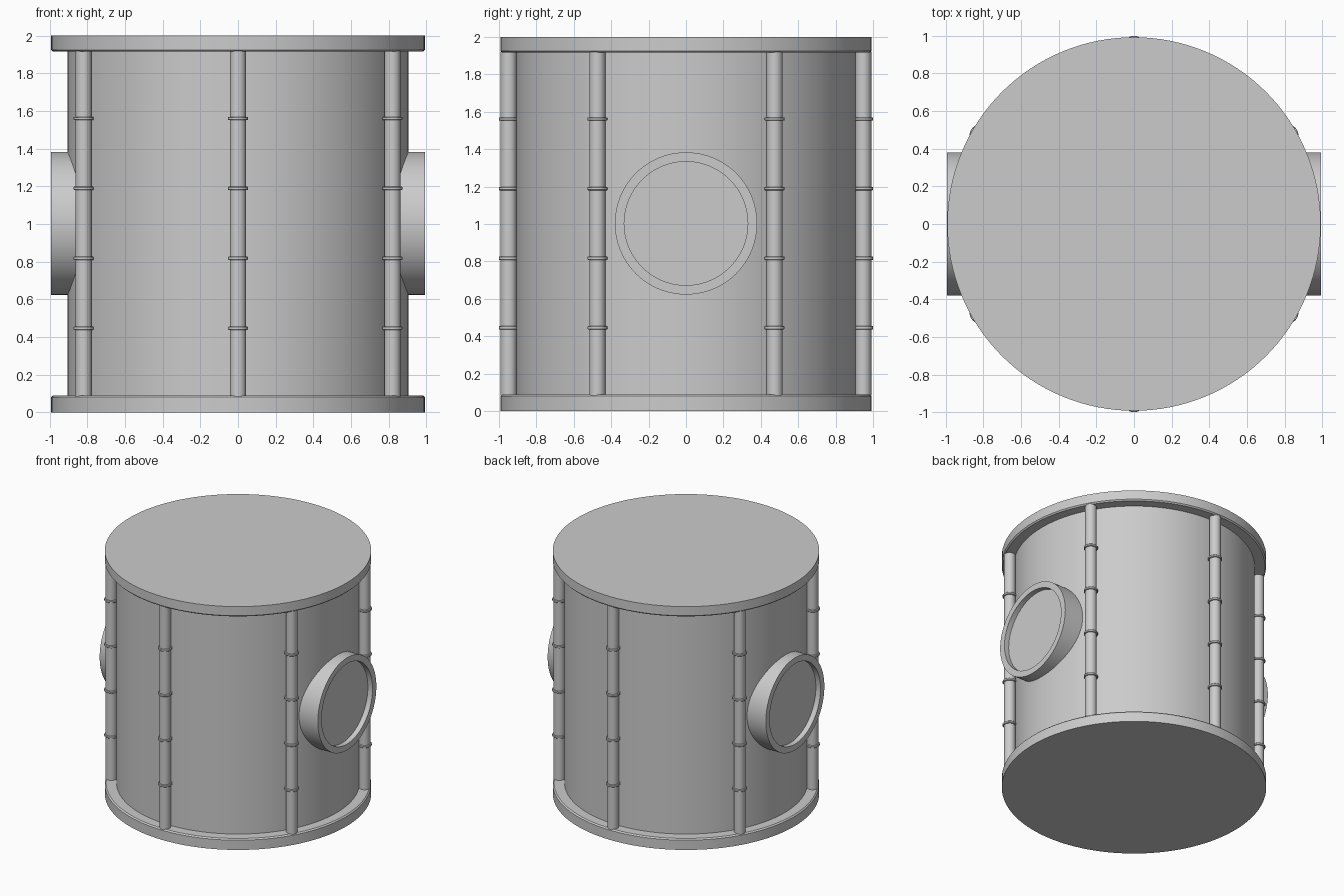
import bpy, math

if "Cube" in bpy.data.objects:
    bpy.data.objects.remove(bpy.data.objects["Cube"])

metal = bpy.data.materials.new("light_grey")
metal.diffuse_color = (0.6, 0.6, 0.6, 1)
metal.use_nodes = True
metal.node_tree.nodes["Principled BSDF"].inputs["Base Color"].default_value = metal.diffuse_color


def lathe(name, profile, loc=(0, 0, 0), rot=(0, 0, 0), n=64):
    """Spin an (r, z) profile about its local z; r = 0 makes a pole."""
    verts, rings, faces = [], [], []
    for r, z in profile:
        if r == 0:
            rings.append([len(verts)] * n)
            verts.append((0, 0, z))
        else:
            rings.append(list(range(len(verts), len(verts) + n)))
            verts += [(r * math.cos(2 * math.pi * i / n),
                       r * math.sin(2 * math.pi * i / n), z) for i in range(n)]
    for a, b in zip(rings, rings[1:]):
        for i in range(n):
            j = (i + 1) % n
            faces.append(list(dict.fromkeys((a[i], a[j], b[j], b[i]))))
    me = bpy.data.meshes.new(name)
    me.from_pydata(verts, [], faces)
    me.materials.append(metal)
    ob = bpy.data.objects.new(name, me)
    ob.location, ob.rotation_euler = loc, rot
    bpy.context.collection.objects.link(ob)
    bpy.ops.object.select_all(action='DESELECT')
    ob.select_set(True)
    bpy.context.view_layer.objects.active = ob
    bpy.ops.object.shade_smooth_by_angle(angle=math.radians(35))
    return ob


# Tank wall and the two end plates, slightly eased on their inner edges
lathe("tank_wall", [(0.905, 0.08), (0.905, 1.93)], n=128)
lathe("base_plate", [(0, 0), (0.992, 0), (0.992, 0.08), (0.982, 0.09), (0, 0.09)], n=128)
lathe("top_plate", [(0, 1.915), (0.982, 1.915), (0.992, 1.925), (0.992, 2), (0, 2)], n=128)

# Six upright pipes, each with four collars
for k in range(6):
    a = math.radians(30 + 60 * k)
    x, y = 0.947 * math.cos(a), 0.947 * math.sin(a)
    lathe(f"pipe_{k + 1}", [(0.043, 0.085), (0.043, 1.92)], (x, y, 0), n=32)
    for c in range(4):
        lathe(f"pipe_{k + 1}_collar_{c + 1}",
              [(0.04, -0.009), (0.05, -0.009), (0.053, -0.006), (0.053, 0.006),
               (0.05, 0.009), (0.04, 0.009)],
              (x, y, 0.446 + 0.3715 * c), n=32)

# Round ports on both sides: thick rim around a recessed disc
for side, s in (("right", 1), ("left", -1)):
    lathe(f"{side}_port", [(0.38, 0.78), (0.38, 0.992), (0.33, 0.992), (0.33, 0.95), (0, 0.95)],
          (0, 0, 1.003), (0, s * math.pi / 2, 0), n=96)
